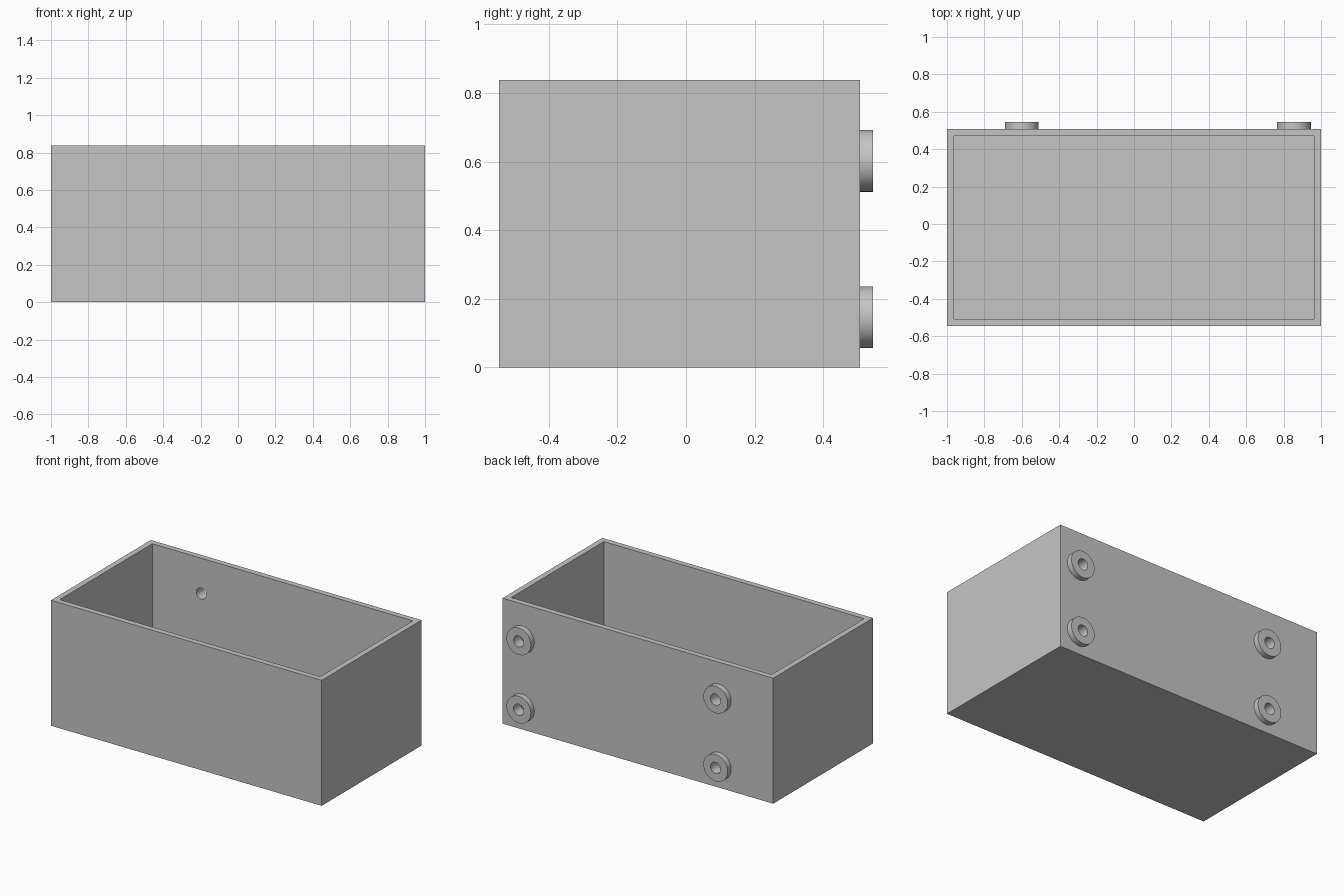
import bpy
import bmesh
from math import radians, tau
from mathutils import Matrix, Vector

cube = bpy.data.objects.get("Cube")
if cube:
    bpy.data.objects.remove(cube, do_unlink=True)

FRONT, BACK, REAR = -0.545, 0.508, 0.545   # outer wall faces and boss ends
HEIGHT, WALL = 0.838, 0.038
BOSS_R, HOLE_R, SIDES = 0.09, 0.037, 48
MOUNTS = [(x, z) for x in (-0.6, 0.855) for z in (0.146, 0.602)]

grey = bpy.data.materials.new("plain grey")
grey.use_nodes = True
colour = (0.56, 0.56, 0.56, 1)
grey.diffuse_color = colour
grey.node_tree.nodes["Principled BSDF"].inputs["Base Color"].default_value = colour


def add_object(name, bm):
    bmesh.ops.recalc_face_normals(bm, faces=bm.faces)
    mesh = bpy.data.meshes.new(name)
    bm.to_mesh(mesh)
    bm.free()
    mesh.materials.append(grey)
    obj = bpy.data.objects.new(name, mesh)
    bpy.context.collection.objects.link(obj)
    return obj


def add_box(name, low, high):
    low, high = Vector(low), Vector(high)
    bm = bmesh.new()
    bmesh.ops.create_cube(bm, size=1, matrix=Matrix.Translation((low + high) / 2)
                          @ Matrix.Diagonal((*(high - low), 1)))
    return add_object(name, bm)


def add_boss(name, x, z):
    # Rectangular section spun around the y axis
    bm = bmesh.new()
    section = [(HOLE_R, BACK), (BOSS_R, BACK), (BOSS_R, REAR), (HOLE_R, REAR)]
    verts = [bm.verts.new((x + r, y, z)) for r, y in section]
    edges = [bm.edges.new((verts[i - 1], verts[i])) for i in range(4)]
    bmesh.ops.spin(bm, geom=verts + edges, cent=(x, 0, z), axis=(0, 1, 0),
                   angle=tau, steps=SIDES)
    bmesh.ops.remove_doubles(bm, verts=bm.verts, dist=0.0001)
    return add_object(name, bm)


def select(obj):
    bpy.ops.object.select_all(action='DESELECT')
    obj.select_set(True)
    bpy.context.view_layer.objects.active = obj


def cut(target, cutter):
    select(target)
    mod = target.modifiers.new("cut", 'BOOLEAN')
    mod.operation, mod.solver, mod.object = 'DIFFERENCE', 'EXACT', cutter
    bpy.ops.object.modifier_apply(modifier=mod.name)
    bpy.data.objects.remove(cutter, do_unlink=True)


# Open-topped box
box = add_box("open_box", (-1, FRONT, 0), (1, BACK, HEIGHT))
cut(box, add_box("cavity_cutter", (-1 + WALL, FRONT + WALL, WALL),
                 (1 - WALL, BACK - WALL, HEIGHT + 0.2)))

# Ring bosses on the back, with holes through the wall
bosses = []
for i, (x, z) in enumerate(MOUNTS):
    bm = bmesh.new()
    bmesh.ops.create_cone(bm, cap_ends=True, segments=SIDES, radius1=HOLE_R,
                          radius2=HOLE_R, depth=0.2,
                          matrix=Matrix.Translation((x, BACK, z))
                          @ Matrix.Rotation(radians(90), 4, 'X'))
    cut(box, add_object("hole_cutter", bm))
    bosses.append(add_boss(f"mounting_boss_{i + 1}", x, z))

# Smooth round walls, sharp rims
for obj in [box] + bosses:
    select(obj)
    bpy.ops.object.shade_smooth_by_angle(angle=radians(30))
